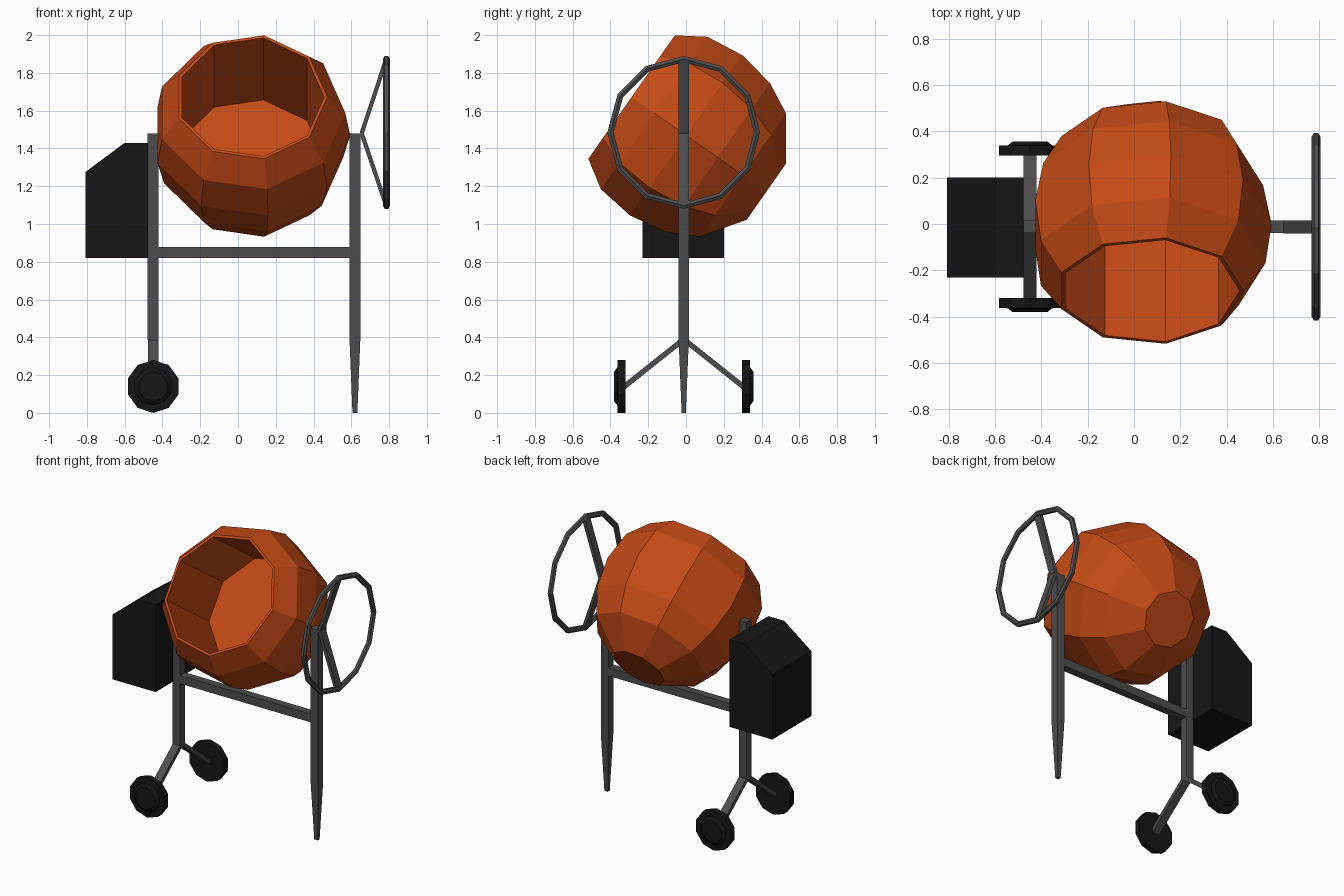
import bpy, bmesh, math
from mathutils import Vector, Matrix

if "Cube" in bpy.data.objects:
    bpy.data.objects.remove(bpy.data.objects["Cube"])

CY = -0.012          # frame centre line
AXLE_Z = 1.48


def material(name, rgb):
    m = bpy.data.materials.new(name)
    m.diffuse_color = (*rgb, 1)
    m.use_nodes = True
    m.node_tree.nodes["Principled BSDF"].inputs["Base Color"].default_value = m.diffuse_color
    return m


ORANGE = material("orange_paint", (0.56, 0.07, 0.008))
BLACK = material("black_plastic", (0.008, 0.008, 0.008))
STEEL = material("dark_steel", (0.075, 0.075, 0.075))


def loft(name, rings, mat, closed=False):
    """Skin a list of equal-sized vertex rings; cap the ends unless closed."""
    bm = bmesh.new()
    rows = [[bm.verts.new(p) for p in ring] for ring in rings]
    n = len(rows[0])
    pairs = list(zip(rows, rows[1:] + rows[:1] if closed else rows[1:]))
    for a, b in pairs:
        for i in range(n):
            j = (i + 1) % n
            bm.faces.new((a[i], a[j], b[j], b[i]))
    if not closed:
        bm.faces.new(rows[0][::-1])
        bm.faces.new(rows[-1])
    bmesh.ops.recalc_face_normals(bm, faces=bm.faces[:])
    me = bpy.data.meshes.new(name)
    bm.to_mesh(me)
    bm.free()
    me.materials.append(mat)
    ob = bpy.data.objects.new(name, me)
    bpy.context.collection.objects.link(ob)
    return ob


def lathe(name, profile, sides, matrix, mat, start=0.0):
    """Revolve (radius, height) points about the local z axis."""
    angles = [start + math.tau * i / sides for i in range(sides)]
    rings = [[matrix @ Vector((r * math.cos(a), r * math.sin(a), h)) for a in angles]
             for r, h in profile]
    return loft(name, rings, mat)


def rect(x, y, z, wx, wy):
    return [(x + sx * wx / 2, y + sy * wy / 2, z)
            for sx, sy in ((-1, -1), (1, -1), (1, 1), (-1, 1))]


def bar(name, a, b, wide_axis, wide, thin, mat):
    """Flat bar from a to b, wide along wide_axis."""
    a, b, u = Vector(a), Vector(b), Vector(wide_axis)
    v = (b - a).normalized().cross(u)
    rings = [[p + u * (s * wide / 2) + v * (t * thin / 2)
              for s, t in ((-1, -1), (1, -1), (1, 1), (-1, 1))] for p in (a, b)]
    return loft(name, rings, mat)


# Nine-sided drum, outside profile then down the straight inner well
drum_frame = Matrix.Translation((0.068, 0, 1.47)) @ Matrix.Rotation(math.radians(55), 4, 'X')
lathe("drum", [(0.185, -0.52), (0.405, -0.367), (0.489, -0.205), (0.526, 0.0),
               (0.5, 0.205), (0.405, 0.352), (0.388, 0.352), (0.388, -0.22)],
      9, drum_frame, ORANGE)

# Posts, tapered foot and crossbar
loft("left_post", [rect(-0.449, CY, z, 0.058, 0.055) for z in (0.385, AXLE_Z)], STEEL)
loft("right_post", [rect(0.619, CY, 0, 0.026, 0.022), rect(0.619, CY, 0.4, 0.058, 0.055),
                    rect(0.619, CY, AXLE_Z, 0.058, 0.055)], STEEL)
bar("crossbar", (-0.43, CY, 0.85), (0.6, CY, 0.85), (0, 1, 0), 0.055, 0.058, STEEL)

# Splayed axle legs and ten-sided wheels
for side, s in (("front", -1), ("back", 1)):
    bar(side + "_wheel_leg", (-0.449, CY, 0.39), (-0.449, CY + s * 0.32, 0.135),
        (1, 0, 0), 0.056, 0.028, STEEL)
    frame = Matrix.Translation((-0.449, CY, 0.14)) @ Matrix.Rotation(-s * math.pi / 2, 4, 'X')
    lathe(side + "_wheel", [(0.14, 0.308), (0.14, 0.35), (0.1, 0.352), (0.078, 0.369)],
          10, frame, BLACK, math.pi / 2)

# Motor housing with sloped top corner
profile = [(-0.808, 0.82), (-0.476, 0.82), (-0.476, 1.43), (-0.6, 1.43), (-0.808, 1.275)]
loft("motor_housing", [[(x, y, z) for x, z in profile] for y in (-0.23, 0.2)], BLACK)

# Twelve-sided tilting handwheel with two spokes
rings = []
for i in range(12):
    a = math.tau * i / 12
    ring = []
    for k in range(6):
        b = math.tau * k / 6
        r = 0.388 + 0.019 * math.sin(b)
        ring.append((0.786 + 0.019 * math.cos(b), CY + r * math.cos(a), AXLE_Z + 0.005 + r * math.sin(a)))
    rings.append(ring)
loft("handwheel_rim", rings, STEEL, closed=True)
for side, s in (("upper", 1), ("lower", -1)):
    bar(side + "_handwheel_spoke", (0.655, CY, AXLE_Z), (0.784, CY, AXLE_Z + 0.005 + s * 0.385),
        (0, 1, 0), 0.056, 0.022, STEEL)
